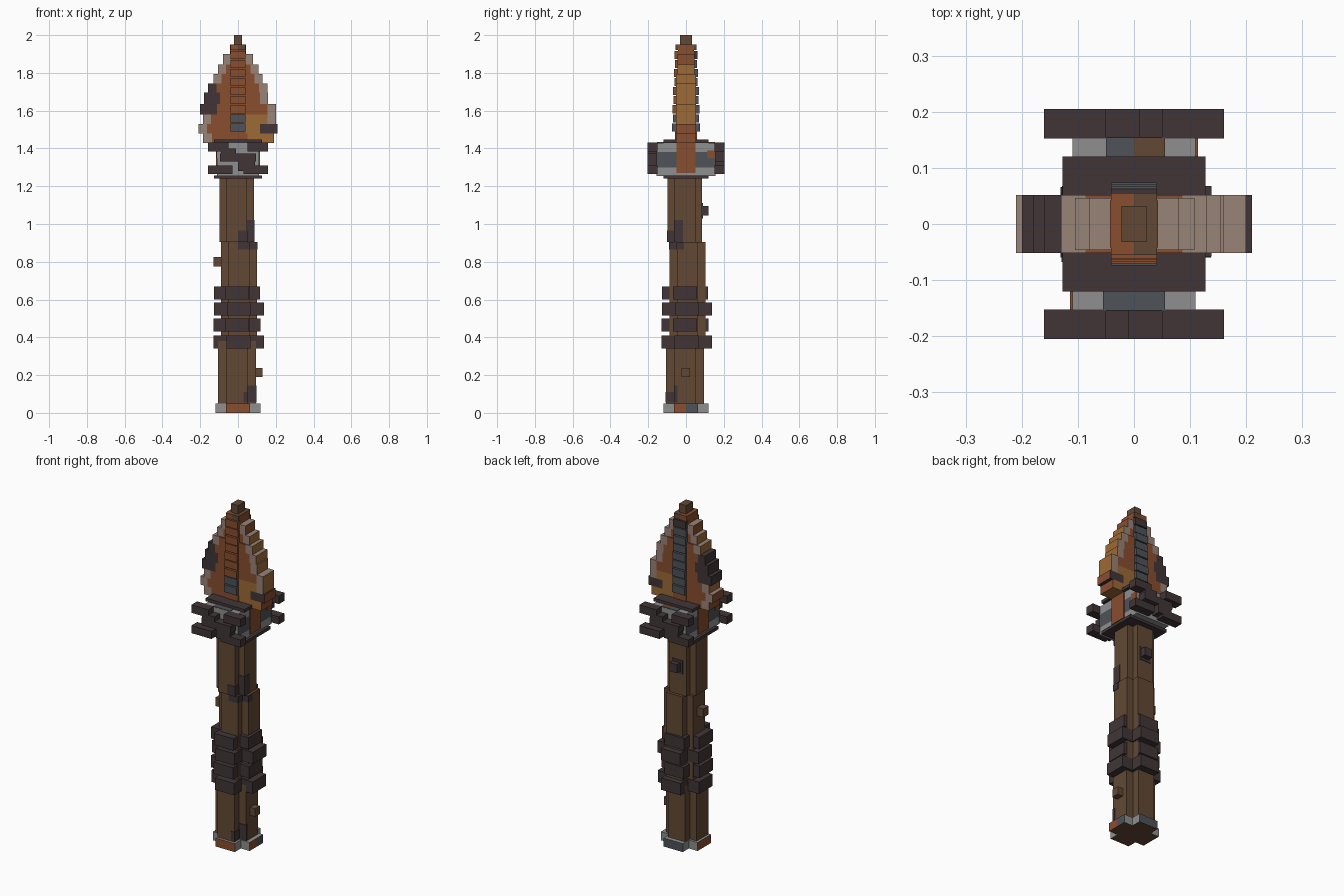
import bpy, bmesh, math
from mathutils import Vector

if "Cube" in bpy.data.objects:
    bpy.data.objects.remove(bpy.data.objects["Cube"])

def lin(c):
    c /= 255
    return c / 12.92 if c <= 0.04045 else ((c + 0.055) / 1.055) ** 2.4

PALETTE = {
    "wood": (98, 73, 52), "dark_leather": (65, 53, 55), "rust": (136, 77, 47),
    "ochre": (158, 106, 54), "taupe": (153, 131, 118), "light_grey": (143, 143, 143),
    "slate": (78, 83, 88),
}
NAMES = list(PALETTE)
MATS = []
for name, rgb in PALETTE.items():
    m = bpy.data.materials.new(name)
    m.diffuse_color = (*[lin(c) for c in rgb], 1)
    m.use_nodes = True
    m.node_tree.nodes["Principled BSDF"].inputs["Base Color"].default_value = m.diffuse_color
    MATS.append(m)

def build(name, boxes, rule=None):
    """One object from boxes (x0, x1, y0, y1, z0, z1, colour)."""
    bm = bmesh.new()
    for x0, x1, y0, y1, z0, z1, col in boxes:
        vs = bmesh.ops.create_cube(bm, size=1)["verts"]
        for v in vs:
            v.co = Vector(((x0 + x1) / 2 + v.co.x * (x1 - x0),
                           (y0 + y1) / 2 + v.co.y * (y1 - y0),
                           (z0 + z1) / 2 + v.co.z * (z1 - z0)))
        for f in {f for v in vs for f in v.link_faces}:
            f.material_index = NAMES.index(col)
    bm.normal_update()
    if rule:
        for f in bm.faces:
            col = rule(f)
            if col:
                f.material_index = NAMES.index(col)
    me = bpy.data.meshes.new(name)
    bm.to_mesh(me)
    bm.free()
    for m in MATS:
        me.materials.append(m)
    ob = bpy.data.objects.new(name, me)
    bpy.context.collection.objects.link(ob)
    return ob

def cross(cx, cy, r, w, z0, z1, col):
    """Plus-shaped section: a core and four arms."""
    b = [(cx - w, cx + w, cy - r, cy + r, z0, z1, col)]
    for s0, s1 in ((-r, -w), (w, r)):
        b.append((cx + s0, cx + s1, cy - w, cy + w, z0, z1, col))
    return b

# Shaft in three slightly shifted lengths
build("shaft_lower", cross(-0.005, -0.005, 0.1, 0.055, 0.045, 0.38, "wood"))
build("shaft_middle", cross(0.005, 0.008, 0.095, 0.055, 0.38, 0.905, "wood"))
build("shaft_upper", cross(-0.007, -0.006, 0.092, 0.055, 0.905, 1.245, "wood"))

# Grip wraps
for i, (z, c, r) in enumerate(((0.34, 0.003, 0.134), (0.43, -0.005, 0.124),
                               (0.515, 0.005, 0.133), (0.6, -0.005, 0.122))):
    build(f"grip_wrap_{i + 1}", cross(c, c, r, 0.063, z, z + 0.07, "dark_leather"))

# Butt cap with coloured end faces
def cap_rule(f):
    c, n = f.calc_center_median(), f.normal
    if n.z < -0.5:
        return "wood"
    if n.y < -0.5 and c.y < -0.1:
        return "rust"
    if n.y > 0.5 and c.y > 0.1:
        return "slate"
    if n.x < -0.5 and c.x < -0.1:
        return "rust"
    if n.x > 0.5 and c.x > 0.1:
        return "rust" if c.y < 0 else "slate"

R, W = 0.12, 0.063
build("butt_cap", [(-W, W, -R, R, 0, 0.05, "light_grey"),
                   (-R, -W, -W, W, 0, 0.05, "light_grey"),
                   (W, R, -W, 0, 0, 0.05, "light_grey"),
                   (W, R, 0, W, 0, 0.05, "light_grey")], cap_rule)

# Twig stubs
build("stub_right", [(0.085, 0.13, -0.025, 0.02, 0.19, 0.237, "wood")])
build("stub_left", [(-0.13, -0.08, -0.025, 0.025, 0.775, 0.825, "wood")])
build("stub_back", [(-0.025, 0.025, 0.08, 0.12, 1.045, 1.095, "dark_leather")])

# Stain plates on the front right corner of the shaft
D, T = "dark_leather", 0.003
build("stains", [
    (0.048, 0.085 + T, -0.061 - T, -0.015, 0.906, 1.02, D),
    (0.0, 0.048 + T, -0.098 - T, -0.06, 0.906, 0.965, D),
    (0.0, 0.06 + T, -0.087 - T, -0.04, 0.865, 0.904, D),
    (0.06, 0.1 + T, -0.047 - T, -0.01, 0.865, 0.904, D),
    (0.05, 0.095 + T, -0.06 - T, -0.045, 0.055, 0.145, D),
    (0.03, 0.05 + T, -0.105 - T, -0.06, 0.055, 0.11, D),
    (-0.04, 0.03, 0.08, 0.086 + T, 1.03, 1.11, D)])

# Collar block with slate bands, between two dark plates
def collar_rule(f):
    c, n = f.calc_center_median(), f.normal
    if abs(n.x) > 0.5 and 1.3 < c.z < 1.38:
        return "slate"

collar = [(-0.11, 0.11, -0.155, 0.155, z0, z1, "light_grey")
          for z0, z1 in ((1.255, 1.3), (1.3, 1.38), (1.38, 1.43))]
build("collar", collar, collar_rule)
build("collar_inlays", [(-0.055, 0.055, -0.154, -0.12, 1.42, 1.433, "slate"),
                        (-0.05, 0.0, 0.12, 0.154, 1.42, 1.433, "slate"),
                        (0.0, 0.055, 0.12, 0.154, 1.42, 1.433, "wood"),
                        (0.105, 0.114, 0.11, 0.154, 1.35, 1.39, "rust"),
                        (-0.114, -0.105, -0.154, -0.11, 1.35, 1.39, "rust")])
build("collar_plates", [(-0.127, 0.127, -0.12, 0.12, z, z + 0.018, D) for z in (1.24, 1.43)])

# Binding straps, repeated on the back by a half turn
straps = [(-0.16, -0.05, 1.385, 1.432), (0.05, 0.16, 1.385, 1.432),
          (-0.16, -0.03, 1.265, 1.31), (0.03, 0.16, 1.265, 1.31),
          (-0.095, 0.095, 1.33, 1.372), (-0.09, -0.01, 1.372, 1.385),
          (0.0, 0.09, 1.31, 1.33), (-0.05, -0.01, 1.385, 1.4), (0.0, 0.03, 1.28, 1.31)]
for name, turn in (("front_straps", 0), ("back_straps", math.pi)):
    ob = build(name, [(a, b, -0.205, -0.152, z0, z1, D) for a, b, z0, z1 in straps])
    ob.rotation_euler.z = turn

# Blade: stepped rows of cells (z bottom, left, right)
rows = [(1.43, -0.185, 0.19), (1.48, -0.21, 0.21), (1.53, -0.185, 0.2), (1.58, -0.2, 0.2),
        (1.635, -0.18, 0.16), (1.695, -0.16, 0.155), (1.745, -0.13, 0.13),
        (1.795, -0.105, 0.108), (1.845, -0.08, 0.08), (1.9, -0.043, 0.043), (1.95, -0.022, 0.022)]

def cell_colour(x, z, rim):
    if z > 1.95:
        return "wood"
    if z > 1.9:
        return "rust" if x < 0.01 else "wood"
    if x < -0.1 and 1.6 < z < 1.74 or x > 0.11 and 1.48 < z < 1.53:
        return D
    if rim and z > 1.48:
        return "taupe"
    if x > 0.03 and z < 1.6:
        return "ochre"
    return "taupe" if rim and x < 0 else "rust"

cells, ends = [], {}
for i, (z0, l, r) in enumerate(rows):
    z1 = rows[i + 1][0] if i + 1 < len(rows) else 2.0
    y = 0.052 if z0 < 1.75 else 0.046 if z0 < 1.9 else 0.042 if z0 < 1.95 else 0.032
    n = max(1, round((r - l) / 0.045))
    for k in range(n):
        a, b = l + (r - l) * k / n, l + (r - l) * (k + 1) / n
        rim = k in (0, n - 1)
        cells.append((a, b, -y, y, z0, z1, cell_colour((a + b) / 2, (z0 + z1) / 2, rim)))

def blade_rule(f):
    c, n = f.calc_center_median(), f.normal
    if c.z < 1.95 and abs(n.x) > 0.5 and abs(c.x) > 0.04:
        if c.x < -0.1 and 1.6 < c.z < 1.74:
            return None
        return "ochre" if 1.53 < c.z < 1.85 else "rust"

build("blade", cells, blade_rule)
build("blade_tang", [(-0.116, 0.116, -0.05, 0.05, 1.27, 1.45, "rust")])

# Raised stepped ridge on both faces of the blade
ridge = []
for i in range(9):
    z = 1.49 + i * 0.048
    y = (0.07 if i % 2 else 0.074) - 0.0016 * i
    ridge.append((-0.041, 0.041, -y, 0, z, z + 0.043, "slate" if i < 2 else "rust"))
    ridge.append((-0.041, 0.041, 0, y, z, z + 0.043, "slate" if i < 8 else D))
build("blade_ridge", ridge)
build("blade_shoulder", [(-0.041, 0.041, -0.057, 0.057, 1.448, 1.49, "rust"),
                         (-0.041, 0.0, -0.055, 0.055, 1.92, 1.95, "rust"),
                         (0.0, 0.041, -0.055, 0.055, 1.92, 1.95, "wood")])
